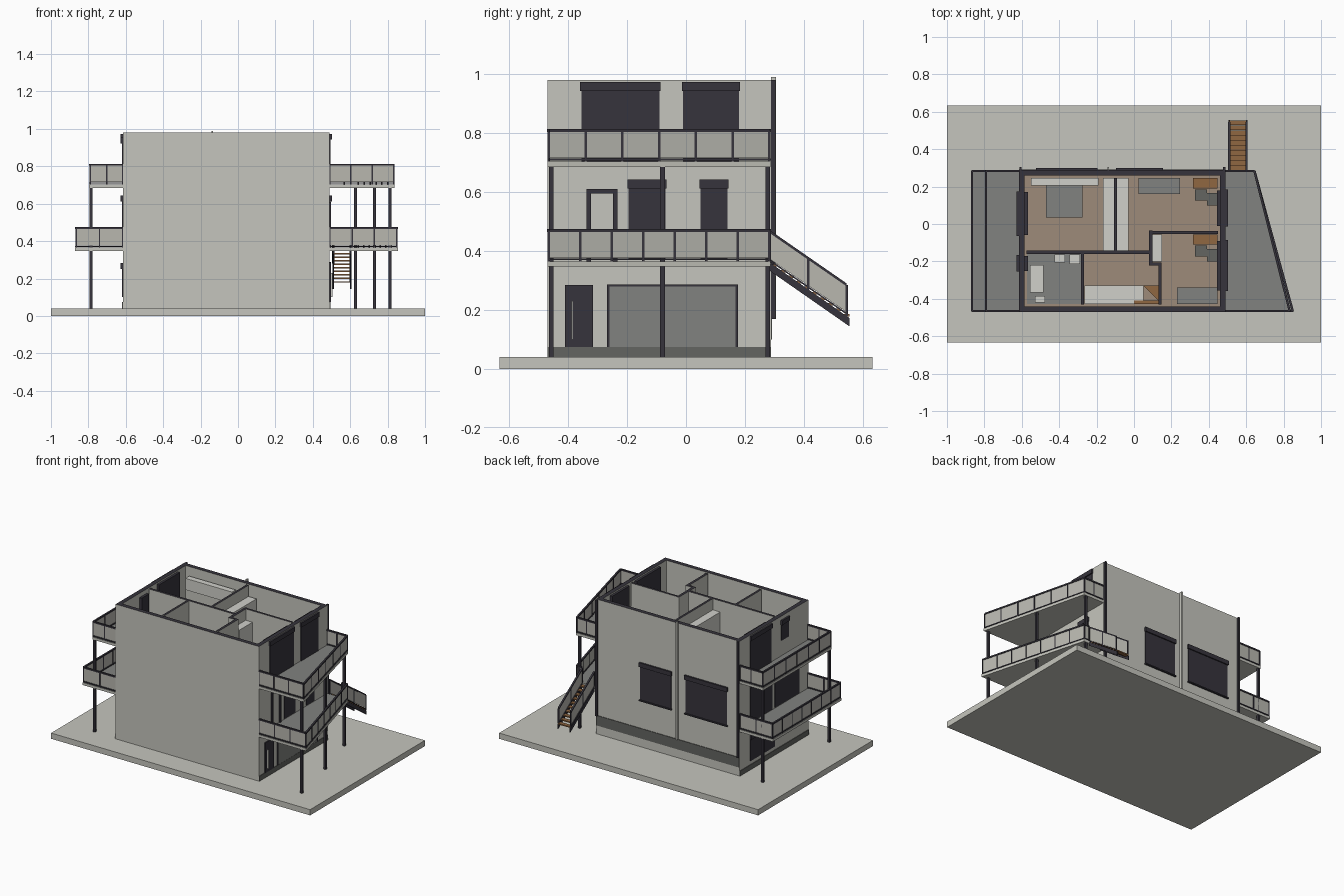
import bpy, bmesh
from mathutils import Vector

old = bpy.data.objects.get("Cube")
if old:
    bpy.data.objects.remove(old, do_unlink=True)


def colour(name, r, g, b):
    m = bpy.data.materials.new(name)
    m.use_nodes = True
    m.diffuse_color = (r, g, b, 1)
    m.node_tree.nodes["Principled BSDF"].inputs["Base Color"].default_value = (r, g, b, 1)
    return m


PLASTER = colour("plaster", .56, .56, .51)
DARK = colour("anthracite", .037, .034, .045)
GREY = colour("mid grey", .22, .225, .215)
PLINTH = colour("plinth grey", .125, .128, .12)
GLASS = colour("railing panel", .48, .475, .43)
FLOOR = colour("wood floor", .34, .26, .195)
WOOD = colour("orange wood", .28, .135, .053)
WHITE = colour("white furniture", .63, .63, .59)


def part(name, mat, solids, top=None):
    """Object made of prisms: each solid is (polygon, extrusion vector)."""
    bm = bmesh.new()
    for poly, vec in solids:
        face = bm.faces.new([bm.verts.new(p) for p in poly])
        new = bmesh.ops.extrude_face_region(bm, geom=[face])["geom"]
        bmesh.ops.translate(bm, vec=vec, verts=[v for v in new if isinstance(v, bmesh.types.BMVert)])
    bmesh.ops.recalc_face_normals(bm, faces=bm.faces)
    if top:
        for f in bm.faces:
            f.material_index = int(f.normal.z > .9)
    me = bpy.data.meshes.new(name)
    bm.to_mesh(me)
    bm.free()
    for m in (mat, top):
        if m:
            me.materials.append(m)
    ob = bpy.data.objects.new(name, me)
    bpy.context.collection.objects.link(ob)
    return ob


def box(x0, x1, y0, y1, z0, z1):
    return [(x0, y0, z0), (x1, y0, z0), (x1, y1, z0), (x0, y1, z0)], (0, 0, z1 - z0)


def sheet(a, b, z0, z1, t):
    """Upright sheet of thickness t from a to b, between heights z0 and z1 above the ends."""
    a, b = Vector(a), Vector(b)
    d = (b - a).to_2d().normalized()
    n = Vector((-d.y, d.x, 0)) * t
    lo, hi = Vector((0, 0, z0)), Vector((0, 0, z1))
    return [p - n / 2 for p in (a + lo, b + lo, b + hi, a + hi)], n


def railing(name, runs):
    """Each run is (start, end, number of panels)."""
    bars, panels = [], []
    for a, b, n in runs:
        a, b = Vector(a), Vector(b)
        bars += [sheet(a, b, .1, .11, .012), sheet(a, b, .004, .01, .01)]
        panels.append(sheet(a, b, .012, .1, .004))
        for i in range(n + 1):
            p = a.lerp(b, i / n)
            bars.append(box(p.x - .004, p.x + .004, p.y - .004, p.y + .004, p.z, p.z + .105))
    part(name + "_frame", DARK, bars)
    part(name + "_panels", GLASS, panels)


# ground and house shell: a block whose top is inset and sunk to the upper floor
L, R, F, B, TOP, UP = -.615, .49, -.47, .288, .98, .70
part("ground_slab", PLASTER, [box(-1, 1, -.633, .633, 0, .04)])
house = part("house_shell", PLASTER, [box(L, R, F, B, .04, TOP)])
bm = bmesh.new()
bm.from_mesh(house.data)
roof = max(bm.faces, key=lambda f: f.calc_center_median().z)
ring = bmesh.ops.inset_region(bm, faces=[roof], thickness=.042)["faces"]
new = bmesh.ops.extrude_face_region(bm, geom=[roof])["geom"]
bmesh.ops.translate(bm, vec=(0, 0, UP - TOP), verts=[v for v in new if isinstance(v, bmesh.types.BMVert)])
if roof.is_valid:
    bm.faces.remove(roof)
for f in bm.faces:
    if f.normal.z > .9 or f in ring:
        f.material_index = 1 if f.calc_center_median().z > .9 else 2
bm.to_mesh(house.data)
bm.free()
house.data.materials.append(DARK)
house.data.materials.append(FLOOR)

# inner walls of the upper floor
part("inner_walls", PLASTER, [box(*w, UP, TOP - .002) for w in (
    (-.575, .09, -.16, -.142), (-.108, -.092, -.142, .247), (-.283, -.267, -.43, -.16),
    (.08, .098, -.215, -.035), (.098, .45, -.053, -.037), (.13, .148, -.43, -.215),
    (.08, .148, -.222, -.205))], top=DARK)

# plinth bands
part("plinth", PLINTH, [box(R, R + .004, F, B, .04, .075), box(L - .004, L, F, B, .04, .075),
                        box(L, R, B, B + .004, .10, .17)])

# windows in side walls (y0, y1, z0, z1), with shutter boxes on top
right_windows = [(-.355, -.09, .70, .97), (-.01, .18, .70, .97),
                 (-.195, -.07, .37, .64), (.05, .14, .37, .64)]
left_windows = [(-.06, .17, .70, .97), (-.25, -.17, .81, .95), (-.37, -.1, .37, .64),
                (-.07, .17, .37, .64), (-.1, .17, .1, .28)]
back_windows = [(-.09, .15, .37, .63), (-.52, -.2, .37, .635)]
panes = []
boxes = []
for wall, windows, out in ((R, right_windows, 1), (L, left_windows, -1)):
    for y0, y1, z0, z1 in windows:
        a, b = sorted((wall - out * .047, wall + out * .004))
        panes.append(box(a, b, y0, y1, z0, z1))
        a, b = sorted((wall, wall + out * .012))
        boxes.append(box(a, b, y0 - .004, y1 + .004, z1 - .028, z1 + .003))
for x0, x1, z0, z1 in back_windows:
    mid = (x0 + x1) / 2
    panes += [box(x0, x1, B - .02, B + .004, z0, z1), box(mid - .004, mid + .004, B, B + .007, z0, z1)]
    boxes += [box(x0 - .005, x1 + .005, B, B + .012, z1 - .03, z1),
              box(x0 - .005, x1 + .005, B, B + .012, z0 - .008, z0)]
part("windows", DARK, panes)
part("shutter_boxes", DARK, boxes)

# front door, garage door and balcony door
part("entrance_door", DARK, [box(R, R + .008, -.41, -.315, .075, .285)])
part("door_handle", WHITE, [box(R + .008, R + .016, -.389, -.383, .1, .23)])
part("garage_frame", DARK, [box(R, R + .006, -.268, -.26, .075, .287), box(R, R + .006, .168, .176, .075, .287),
                            box(R, R + .006, -.26, .168, .279, .287)])
part("garage_door", GREY, [box(R, R + .003, -.26, .168, .075, .279)])
part("balcony_door_frame", DARK, [box(R, R + .008, -.337, -.322, .365, .61), box(R, R + .008, -.248, -.233, .365, .61),
                                  box(R, R + .008, -.322, -.248, .595, .61)])

# downpipes on the back wall
part("downpipes", DARK, [box(x - .006, x + .006, B, B + .016, .17, TOP) for x in (L + .008, R - .008)])
part("vent_pipe", PLASTER, [box(-.143, -.133, B, B + .018, .17, TOP + .01)])

# balconies: rectangular on one side, tapering on the other
Y0, Y1 = -.465, .283
for level, z, xl, xr, n in (("lower", .365, -.872, .855, 7), ("upper", .703, -.797, .838, 6)):
    for side, wall, xf, xb in (("left", L, xl, xl), ("right", R, xr, .65)):
        deck = [(wall, Y0 - .004, z - .018), (xf, Y0 - .004, z - .018), (xb, Y1 + .004, z - .018), (wall, Y1 + .004, z - .018)]
        name = level + "_" + side + "_balcony"
        part(name, PLASTER, [(deck, (0, 0, .018))], top=GREY)
        s = -.006 if side == "right" else .006
        start = .606 if name == "lower_right_balcony" else wall
        railing(name + "_railing", [
            ((wall, Y0, z), (xf + s, Y0, z), 3 if side == "right" else 2),
            ((xf + s, Y0, z), (xb + s, Y1, z), n),
            ((start, Y1, z), (xb + s, Y1, z), 1 if start > wall else 2)])

# balcony supports
part("support_posts", DARK, [box(x - .008, x + .008, y - .008, y + .008, .04, .686) for x, y in (
    (-.787, -.457), (-.787, .277), (.628, .277), (.73, -.08), (.812, -.457))])

# outside stair
top_y, end_y, top_z, end_z, steps = .285, .555, .36, .172, 10
sides = (.509, .602)
part("stair_stringers", DARK, [sheet((x, top_y, top_z), (x, end_y, end_z), -.028, 0, .007) for x in sides])
treads = []
for i in range(steps):
    t = (i + .5) / steps
    y, z = top_y + t * (end_y - top_y), top_z + t * (end_z - top_z)
    treads.append(box(*sides, y - .013, y + .013, z - .004, z + .004))
part("stair_treads", WOOD, treads)
railing("stair_railing", [((x, top_y, top_z), (x, .545, .18), 2) for x in sides])

# upper floor fittings: bathroom, stairwell and bedrooms
part("bathroom_floor", GREY, [box(-.573, -.283, -.428, -.16, UP, UP + .004)])
part("bathroom_fixtures", WHITE, [box(-.555, -.485, -.365, -.22, UP, .76), box(-.425, -.37, -.205, -.162, UP, .78),
                                  box(-.345, -.29, -.215, -.162, UP, .78), box(-.53, -.475, -.42, -.385, UP, .75)])
part("landing", WHITE, [box(-.265, .05, -.428, -.33, UP, UP + .01)])
part("winder_steps", WOOD, [box(.0, .13, -.428, -.41, UP, .715),
                            ([(.05, -.33, UP), (.13, -.41, UP), (.13, -.33, UP)], (0, 0, .02))])
part("wardrobes", WHITE, [box(-.165, -.108, -.142, .247, UP, .9), box(-.092, -.03, -.142, .247, UP, .9),
                          box(.098, .15, -.2, -.055, UP, .9)])
part("wall_cupboard", WHITE, [box(-.55, -.19, .205, .247, .84, .92)])
part("beds", GREY, [box(-.47, -.275, .035, .24, UP, .76), box(.025, .245, .16, .245, UP, .76),
                    box(.23, .447, -.427, -.34, UP, .76)])
desks, chairs = [], []
for y, depth in ((.245, .055), (-.055, .055)):
    desks += [box(.315, .447, y - depth, y, .775, .785), box(.315, .322, y - depth, y, UP, .775)]
    chairs += [box(.325, .39, y - .12, y - .06, .745, .755), box(.39, .447, y - .145, y - .08, .745, .755),
               box(.35, .365, y - .1, y - .085, UP, .745), box(.41, .425, y - .12, y - .105, UP, .745)]
part("desks", WOOD, desks)
part("chairs", PLINTH, chairs)
